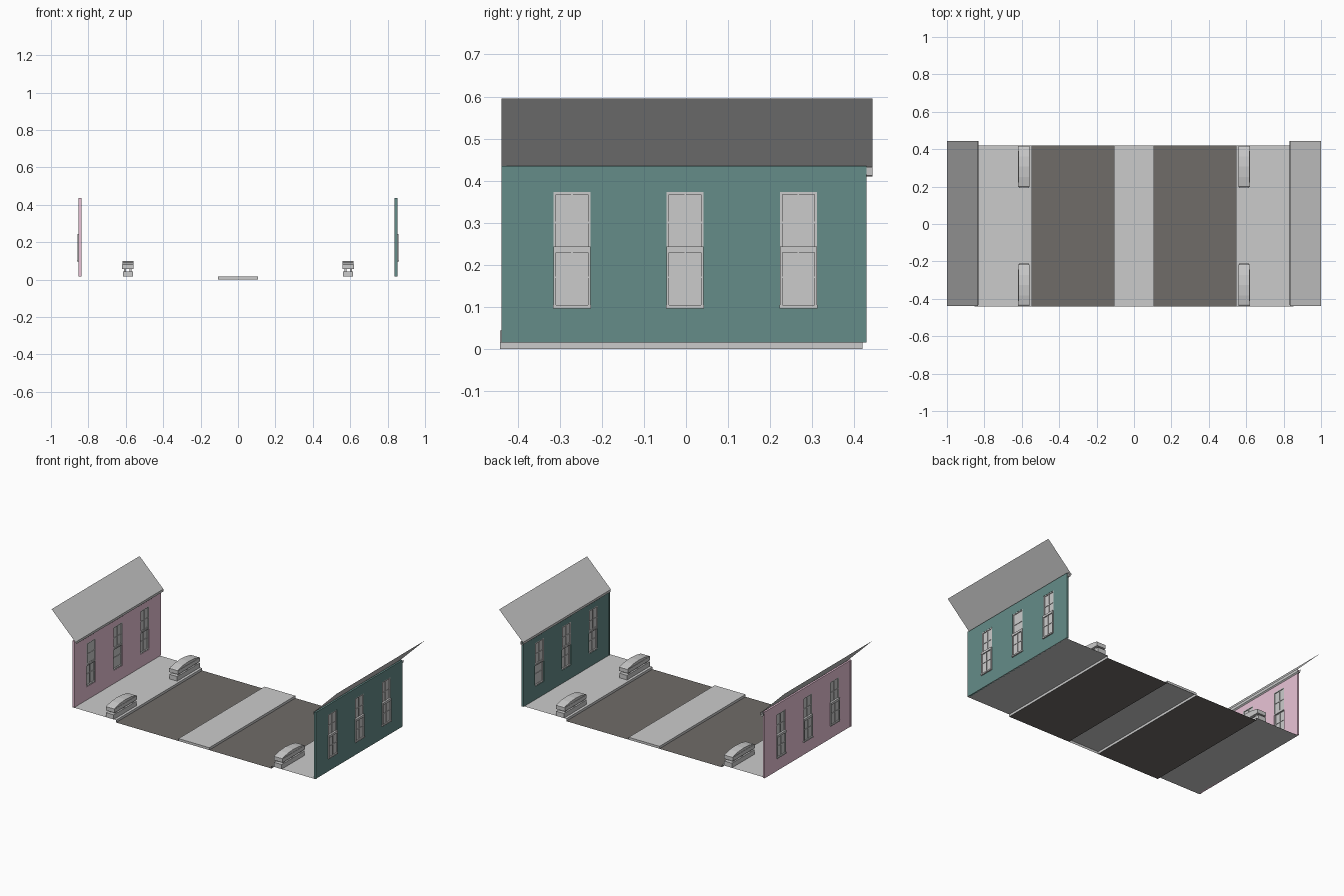
import bpy, bmesh
from mathutils import Vector, Matrix

if "Cube" in bpy.data.objects:
    bpy.data.objects.remove(bpy.data.objects["Cube"])


def material(name, rgb):
    m = bpy.data.materials.new(name)
    m.diffuse_color = (*rgb, 1)
    m.use_nodes = True
    m.node_tree.nodes["Principled BSDF"].inputs["Base Color"].default_value = m.diffuse_color
    return m


GREEN = material("green_paint", (0.13, 0.265, 0.25))
PINK = material("pink_paint", (0.82, 0.55, 0.68))
ASPHALT = material("asphalt", (0.16, 0.15, 0.14))


def finish(name, bm, mat=None):
    me = bpy.data.meshes.new(name)
    bm.to_mesh(me)
    bm.free()
    ob = bpy.data.objects.new(name, me)
    bpy.context.collection.objects.link(ob)
    if mat:
        me.materials.append(mat)
    return ob


def boxes(name, items, mat=None):
    """Each item is (x0, x1, y0, y1, z0, z1)."""
    bm = bmesh.new()
    for b in items:
        lo = Vector((min(b[0], b[1]), b[2], b[4]))
        hi = Vector((max(b[0], b[1]), b[3], b[5]))
        m = Matrix.Translation((lo + hi) / 2) @ Matrix.Diagonal((*(hi - lo), 1))
        bmesh.ops.create_cube(bm, size=1, matrix=m)
    return finish(name, bm, mat)


def sheet(name, profile, y0, y1, mat=None, flip=False):
    """Thin surface: an x/z profile swept along y."""
    bm = bmesh.new()
    a = [bm.verts.new((x, y0, z)) for x, z in profile]
    b = [bm.verts.new((x, y1, z)) for x, z in profile]
    for i in range(len(profile) - 1):
        f = bm.faces.new((a[i], a[i + 1], b[i + 1], b[i]))
        if flip:
            f.normal_flip()
    return finish(name, bm, mat)


def window(name, s, yc):
    """Two sliding sashes, each with a frame, a cross bar and a pane."""
    w, t = 0.044, 0.006
    parts = []
    for x0, x1, z0, z1 in ((0.845, 0.858, 0.098, 0.243), (0.840, 0.851, 0.228, 0.373)):
        xm, zm = (x0 + x1) / 2, (z0 + z1) / 2
        for y0, y1, a, b in ((yc - w, yc - w + t, z0, z1), (yc + w - t, yc + w, z0, z1),
                             (yc - w + t, yc + w - t, z0, z0 + t),
                             (yc - w + t, yc + w - t, z1 - t, z1)):
            parts.append((s * x0, s * x1, y0, y1, a, b))
        for y0, y1, a, b in ((yc - 0.002, yc + 0.002, z0 + t, z1 - t),
                             (yc - w + t, yc + w - t, zm - 0.002, zm + 0.002)):
            parts.append((s * (xm - 0.004), s * (xm + 0.004), y0, y1, a, b))
        parts.append((s * (xm - 0.001), s * (xm + 0.001),
                      yc - w + t, yc + w - t, z0 + t, z1 - t))
    # meeting rail and sill
    parts.append((s * 0.843, s * 0.859, yc - w, yc + w, 0.229, 0.243))
    parts.append((s * 0.842, s * 0.860, yc - w - 0.001, yc + w + 0.001, 0.096, 0.104))
    return boxes(name, parts)


def planter(name, x, y0, y1):
    # base slab, small feet and upper slab
    items = [(x - 0.027, x + 0.027, y0, y1, 0.015, 0.044),
             (x - 0.031, x + 0.031, y0 + 0.004, y1 - 0.004, 0.056, 0.080)]
    for sx in (-0.015, 0.015):
        for yy in (y0 + 0.03, (y0 + y1) / 2, y1 - 0.03):
            items.append((x + sx - 0.005, x + sx + 0.005, yy - 0.008, yy + 0.008, 0.044, 0.056))
    boxes(name + "_body", items)
    # arched cover
    bm = bmesh.new()
    prof = [(0.0, 0.080), (0.03, 0.084), (0.25, 0.094), (0.5, 0.098),
            (0.75, 0.094), (0.97, 0.084), (1.0, 0.080)]
    vs = [bm.verts.new((x - 0.029, y0 + 0.004 + t * (y1 - y0 - 0.008), z)) for t, z in prof]
    f = bm.faces.new(vs)
    ext = bmesh.ops.extrude_face_region(bm, geom=[f])
    bmesh.ops.translate(bm, vec=(0.058, 0, 0),
                        verts=[v for v in ext["geom"] if isinstance(v, bmesh.types.BMVert)])
    bmesh.ops.recalc_face_normals(bm, faces=bm.faces)
    finish(name + "_cover", bm)


Y0, Y1 = -0.442, 0.42

# raised strip in the middle of the road: top, kerbs and end faces, open below
sheet("median", [(-0.108, 0), (-0.108, 0.015), (0.108, 0.015), (0.108, 0)], Y0, Y1, flip=True)
for label, y in (("front", Y0), ("back", Y1)):
    bm = bmesh.new()
    pts = [(-0.108, 0), (0.108, 0), (0.108, 0.015), (-0.108, 0.015)]
    f = bm.faces.new([bm.verts.new((x, y, z)) for x, z in pts])
    if label == "back":
        f.normal_flip()
    finish("median_end_" + label, bm)

WINDOW_Y = (-0.271, -0.002, 0.267)
for s, side, paint in ((-1, "left", PINK), (1, "right", GREEN)):
    # road and kerbed pavement
    sheet(side + "_road", [(s * 0.108, 0), (s * 0.545, 0)], Y0, Y1, ASPHALT, flip=s < 0)
    sheet(side + "_pavement", [(s * 0.545, 0), (s * 0.545, 0.015), (s * 0.852, 0.015)],
          Y0, Y1, flip=s < 0)

    # wall assembled around three window openings
    a, b = s * 0.840, s * 0.852
    edges = [-0.426]
    for yc in WINDOW_Y:
        edges += [yc - 0.044, yc + 0.044]
    edges.append(0.429)
    wall = [(a, b, edges[0], edges[-1], 0.015, 0.098), (a, b, edges[0], edges[-1], 0.373, 0.435)]
    wall += [(a, b, edges[i], edges[i + 1], 0.098, 0.373) for i in range(0, 8, 2)]
    boxes(side + "_wall", wall, paint)
    boxes(side + "_corner_trim", [(s * 0.838, s * 0.854, -0.438, -0.426, 0.015, 0.435)], paint)
    for i, yc in enumerate(WINDOW_Y):
        window(f"{side}_window_{i + 1}", s, yc)

    # roof slope and open gutter along the eave
    sheet(side + "_roof", [(s * 0.833, 0.430), (s * 1.0, 0.595)], -0.438, 0.443, flip=s < 0)
    sheet(side + "_gutter", [(s * 0.831, 0.432), (s * 0.833, 0.416), (s * 0.840, 0.410),
                             (s * 0.848, 0.412), (s * 0.850, 0.432)], -0.432, 0.443, flip=s < 0)

    # street planters at both ends of the pavement
    planter(side + "_front_planter", s * 0.589, -0.442, -0.212)
    planter(side + "_back_planter", s * 0.589, 0.193, 0.42)
